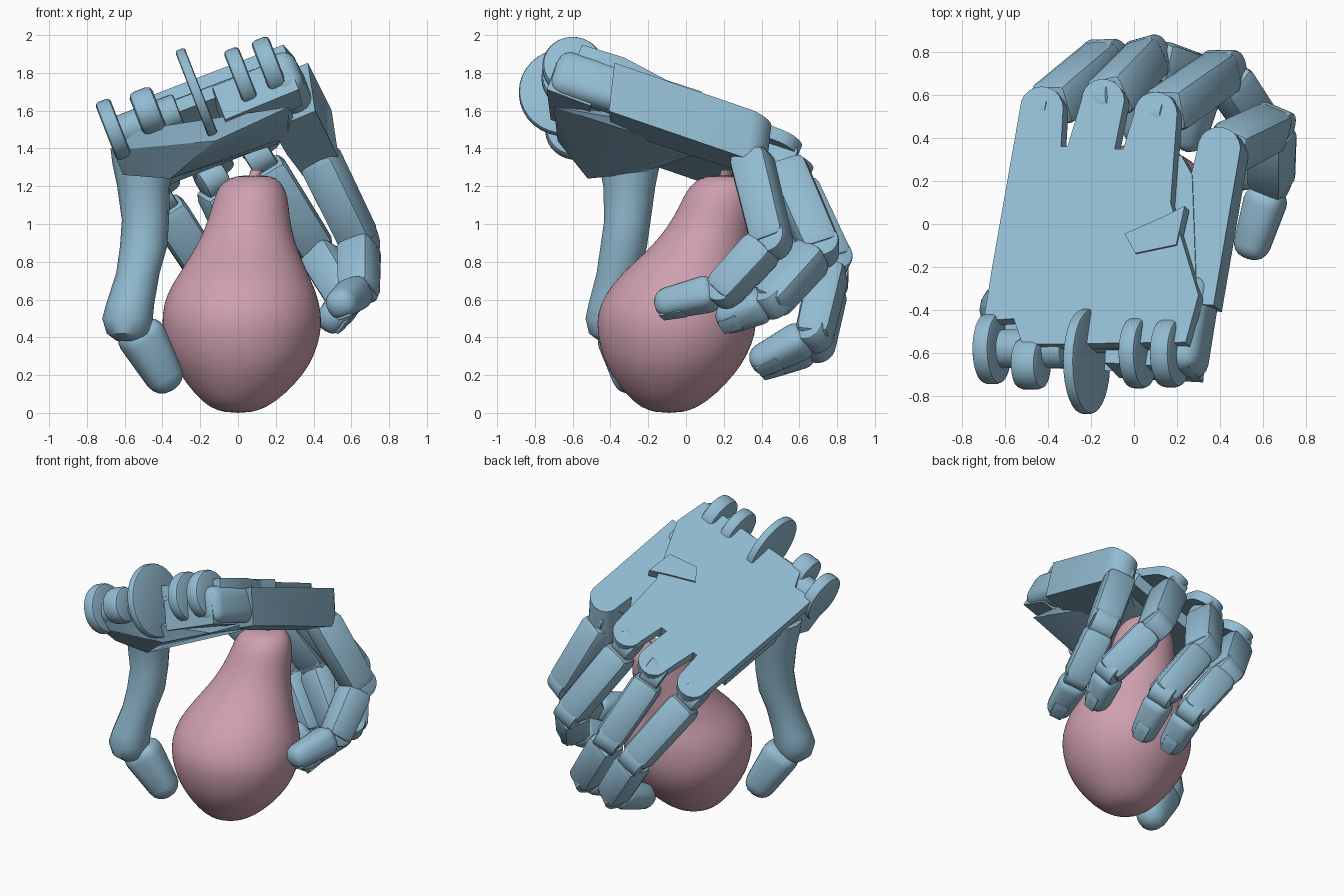
import bpy, bmesh, math
from mathutils import Vector as V, Matrix

if "Cube" in bpy.data.objects:
    bpy.data.objects.remove(bpy.data.objects["Cube"])


def material(name, rgb):
    m = bpy.data.materials.new(name)
    m.use_nodes = True
    m.diffuse_color = (*rgb, 1)
    m.node_tree.nodes["Principled BSDF"].inputs["Base Color"].default_value = (*rgb, 1)
    return m


BLUE = material("soft_blue", (0.29, 0.50, 0.64))
PINK = material("dusty_pink", (0.62, 0.35, 0.43))

# Tilted frame of the palm: across and normal
ACROSS = V((1, 0, 0.39)).normalized()
NORMAL = V((-0.39, 0.41, 1)).normalized()
BONE_UP = V((-0.15, 0.12, 1)).normalized()


def on_palm(x, y, drop=0):
    return V((x, y, 1.63 + 0.39 * x - 0.41 * y - drop))


def finish(name, bm, mat, angle=35):
    bmesh.ops.recalc_face_normals(bm, faces=bm.faces)
    me = bpy.data.meshes.new(name)
    bm.to_mesh(me)
    bm.free()
    me.materials.append(mat)
    ob = bpy.data.objects.new(name, me)
    bpy.context.collection.objects.link(ob)
    bpy.ops.object.select_all(action='DESELECT')
    ob.select_set(True)
    bpy.context.view_layer.objects.active = ob
    bpy.ops.object.shade_smooth_by_angle(angle=math.radians(angle))
    return ob


def frame(origin, x, z):
    z = z.normalized()
    y = z.cross(x).normalized()
    x = y.cross(z)
    m = Matrix((x, y, z)).transposed().to_4x4()
    m.translation = origin
    return m


def bar(name, a, b, side, w, h, taper=1.0, bevel=0.3, segments=2):
    """Bevelled block running from a to b, w wide along side."""
    bm = bmesh.new()
    bmesh.ops.create_cube(bm, size=1)
    length = (b - a).length
    for v in bm.verts:
        s = taper if v.co.z > 0 else 1
        v.co = V((v.co.x * w * s, v.co.y * h * s, v.co.z * length))
    bmesh.ops.bevel(bm, geom=bm.edges[:], offset=bevel * min(w, h), segments=segments,
                    profile=0.5, affect='EDGES', clamp_overlap=True)
    bm.transform(frame((a + b) / 2, side, b - a))
    return finish(name, bm, BLUE)


def disc(name, centre, axis, radius, thickness, bevel=0.015):
    """Round plate or pin centred on a hinge axis."""
    bm = bmesh.new()
    bmesh.ops.create_cone(bm, cap_ends=True, segments=32, radius1=radius,
                          radius2=radius, depth=thickness)
    rim = [e for e in bm.edges if abs(e.verts[0].co.z - e.verts[1].co.z) < 1e-5]
    bmesh.ops.bevel(bm, geom=rim, offset=bevel, segments=2, profile=0.5, affect='EDGES')
    bm.transform(frame(centre, axis.orthogonal(), axis))
    return finish(name, bm, BLUE)


def plate(name, outline, top, bottom, along=NORMAL):
    """Outline drawn from above, laid on the palm plane and given thickness."""
    bm = bmesh.new()
    face = bm.faces.new([bm.verts.new(on_palm(x, y) + along * top) for x, y in outline])
    ext = bmesh.ops.extrude_face_region(bm, geom=[face])
    for v in ext["geom"]:
        if isinstance(v, bmesh.types.BMVert):
            v.co += along * (bottom - top)
    return finish(name, bm, BLUE)


def loft(name, rings, mat, sides=40, angle=60):
    """Skin over level rings given as x, y, z, radius."""
    bm = bmesh.new()
    loops = [[bm.verts.new((x + r * math.cos(math.tau * i / sides),
                            y + r * math.sin(math.tau * i / sides), z))
              for i in range(sides)] for x, y, z, r in rings]
    for lo, hi in zip(loops, loops[1:]):
        for i in range(sides):
            j = (i + 1) % sides
            bm.faces.new((lo[i], lo[j], hi[j], hi[i]))
    bm.faces.new(loops[0])
    bm.faces.new(loops[-1])
    return finish(name, bm, mat, angle)


def hull(name, points):
    bm = bmesh.new()
    for p in points:
        bm.verts.new(p)
    bmesh.ops.convex_hull(bm, input=bm.verts[:])
    return finish(name, bm, BLUE, 25)


def knuckle(x, y, r=0.1):
    """Half round end, from left to right."""
    return [(x - r * math.cos(math.pi * i / 10), y + r * math.sin(math.pi * i / 10))
            for i in range(11)]


# Pear, leaning backward, with its stem
pear = loft("pear", [
    (0, -.09, 0, .06), (0, -.09, .025, .15), (.01, -.08, .1, .24), (.02, -.07, .2, .325),
    (.02, -.06, .3, .385), (.02, -.05, .42, .42), (.02, -.05, .52, .424),
    (.02, -.03, .63, .4), (.03, 0, .74, .34), (.04, .06, .84, .285),
    (.05, .11, .94, .24), (.06, .15, 1.04, .213), (.07, .18, 1.14, .195),
    (.07, .19, 1.2, .172), (.08, .2, 1.245, .125), (.08, .2, 1.258, .06)], PINK)
pear.modifiers.new("smooth", 'SUBSURF').levels = 1
loft("pear_stem", [(.08, .2, 1.23, .03), (.09, .21, 1.26, .03), (.1, .22, 1.285, .035)],
     PINK, 12)

# Palm: thin top with knuckle caps over a thicker body
plate("palm_top",
      [(-.7, -.45), (-.66, -.2)] + knuckle(-.43, .54)
      + [(-.34, .36), (-.31, .36)] + knuckle(-.145, .575) + [(-.09, .35), (-.05, .35)]
      + knuckle(.1, .515) + [(.17, .1), (.3, -.33), (.24, -.55), (-.52, -.56), (-.56, -.44)],
      0, -.07)
plate("palm_body", [(-.69, -.42), (-.56, .34), (.2, .34), (.25, .25), (.27, -.3),
                    (.2, -.55), (-.52, -.55), (-.54, -.42)], -.06, -.14)
plate("wrist_block", [(-.16, -.4), (.24, -.4), (.22, -.63), (-.17, -.61)], -.1, -.3)

# Padded heel of the hand beneath the palm
hull("palm_heel", [
    V((-.66, -.66, 1.48)), V((-.66, -.64, 1.39)), V((-.61, -.52, 1.26)),
    V((-.36, -.52, 1.24)), V((-.12, -.68, 1.44)), V((.27, -.7, 1.62)),
    V((.3, -.3, 1.55)), V((.26, -.2, 1.46)), V((-.1, -.16, 1.36)), V((-.4, -.24, 1.27)),
    V((-.62, -.24, 1.32)), V((-.62, -.1, 1.4)), V((.16, .1, 1.55)), V((.2, .2, 1.42))])

# Wrist hinge plates and pin
for name, x, y, r, t in [("outer_wrist_lug", -.66, -.58, .165, .085),
                         ("second_wrist_lug", -.48, -.65, .12, .13),
                         ("wrist_wheel", -.22, -.64, .245, .055),
                         ("third_wrist_lug", .02, -.6, .165, .085),
                         ("inner_wrist_lug", .17, -.6, .16, .1)]:
    disc(name, on_palm(x, y, .11), ACROSS, r, t, min(.03, t / 4))
disc("wrist_pin", on_palm(-.5, -.58, .14), ACROSS, .09, .4)

# Index side of the hand: base joint, long bone with rounded end, and bridge
bar("index_base", on_palm(.23, -.7, .2), on_palm(.3, -.26, .18), ACROSS, .18, .25,
    1, .42, 4)
plate("index_bone", [(.15, -.26), (.22, -.36), (.36, -.37)] + knuckle(.385, .36)[::-1]
      + [(.21, .05)], -.07, -.33, BONE_UP)
plate("index_bridge", [(-.04, -.05), (.01, -.14), (.2, -.1), (.24, .08), (.14, .03)],
      .012, -.05)

# Four fingers: root, middle joint, end joint, tip
FINGERS = {
    "index": ((.395, .33, 1.42), (.64, .45, .92), (.64, .2, .65), (.53, -.16, .565)),
    "middle": ((.11, .5, 1.36), (.41, .71, .88), (.58, .46, .6), (.48, .17, .48)),
    "ring": ((-.14, .56, 1.24), (.06, .77, .81), (.32, .68, .42), (.24, .35, .25)),
    "little": ((-.42, .52, 1.14), (-.14, .76, .71), (.09, .69, .37), (.02, .37, .24))}
for name, pts in FINGERS.items():
    k, p, d, t = (V(q) for q in pts)
    hinge = (k - p).cross(d - p).normalized()
    end_hinge = (p - d).cross(t - d).normalized()
    if end_hinge.dot(hinge) < 0:
        end_hinge.negate()
    mid_hinge = (hinge + end_hinge).normalized()
    disc(name + "_root_joint", k, hinge, .095, .14)
    bar(name + "_long_segment", k + (p - k) * .1, p + (p - k).normalized() * .03,
        hinge, .21, .215, .95, .24)
    disc(name + "_middle_joint", p, hinge, .1, .16)
    bar(name + "_short_segment", p + (d - p) * .1, d + (d - p).normalized() * .04,
        mid_hinge, .205, .205, .94, .26)
    disc(name + "_end_joint", d, end_hinge, .085, .15)
    bar(name + "_fingertip", d + (t - d) * .1, t, end_hinge, .2, .19, .8, .36, 4)
    # Nail on the outward side
    out = (t - d).cross(end_hinge).normalized()
    if out.dot(d - (p + t) / 2) < 0:
        out.negate()
    bar(name + "_nail", d + (t - d) * .6 + out * .075, t - (t - d) * .06 + out * .068,
        end_hinge, .1, .02, .8, .3)

# Thumb hanging from the heel of the palm
loft("thumb_stem", [
    (-.57, -.39, .38, .07), (-.58, -.4, .42, .115), (-.585, -.4, .5, .134),
    (-.57, -.39, .58, .127), (-.53, -.36, .74, .115), (-.5, -.33, .88, .125),
    (-.49, -.31, 1.02, .125), (-.5, -.3, 1.2, .14), (-.5, -.3, 1.32, .165),
    (-.5, -.3, 1.4, .175)], BLUE, 18, 40)
bar("thumb_tip", V((-.545, -.36, .465)), V((-.35, -.27, .12)), V((.3, -1, 0)),
    .25, .26, .72, .34, 4)
